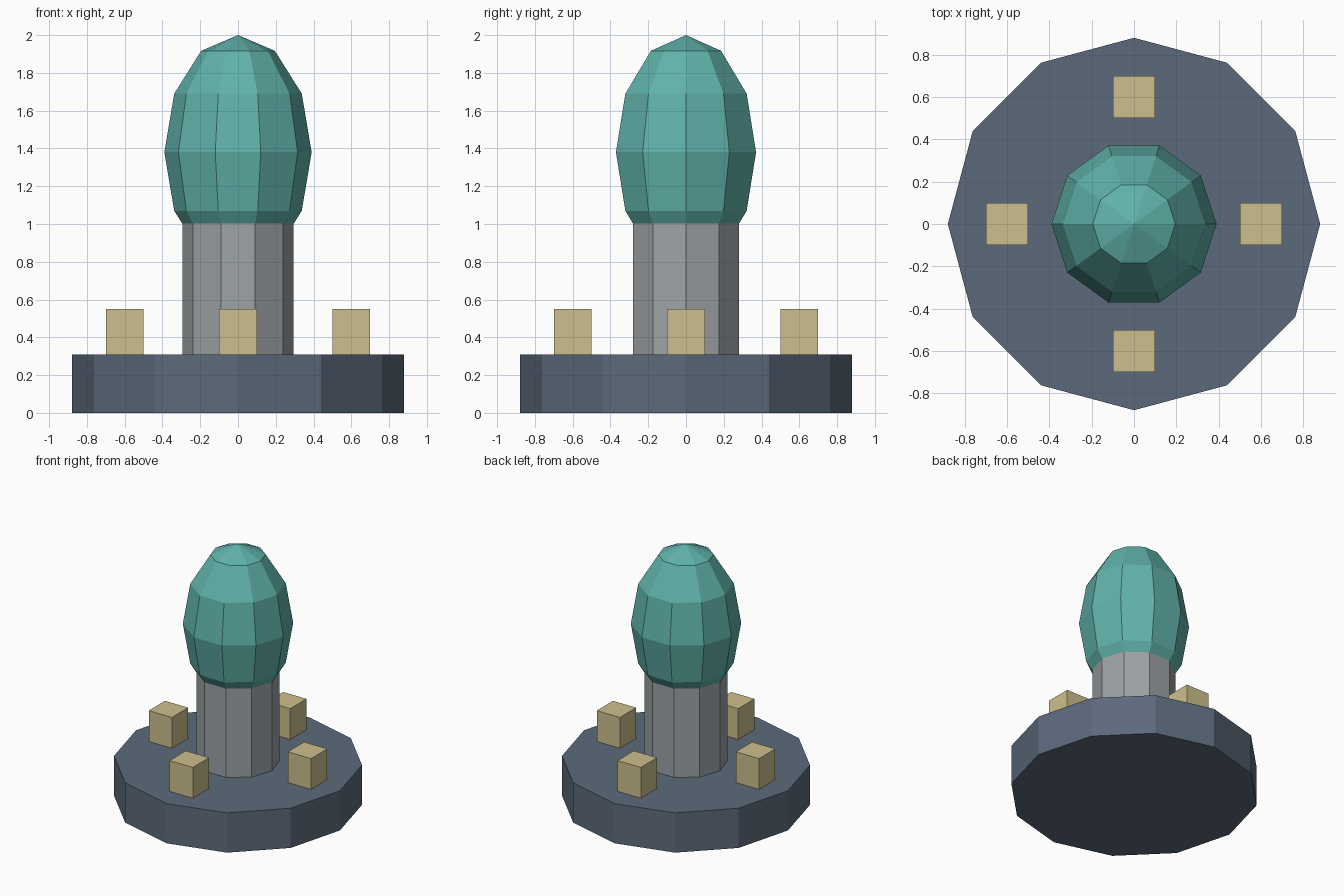
import bpy, bmesh, math

if "Cube" in bpy.data.objects:
    bpy.data.objects.remove(bpy.data.objects["Cube"])


def material(name, rgb):
    mat = bpy.data.materials.new(name)
    lin = [((c / 255 + 0.055) / 1.055) ** 2.4 for c in rgb]
    mat.diffuse_color = (*lin, 1)
    mat.use_nodes = True
    mat.node_tree.nodes["Principled BSDF"].inputs["Base Color"].default_value = mat.diffuse_color
    return mat


slate = material("slate_blue", (92, 106, 124))
grey = material("stone_grey", (157, 163, 166))
teal = material("teal", (96, 178, 170))
sand = material("sand", (205, 191, 141))


def finish(name, bm, mat):
    bmesh.ops.recalc_face_normals(bm, faces=bm.faces)
    mesh = bpy.data.meshes.new(name)
    bm.to_mesh(mesh)
    bm.free()
    mesh.materials.append(mat)
    obj = bpy.data.objects.new(name, mesh)
    bpy.context.collection.objects.link(obj)
    return obj


def lathe(name, profile, sides, mat):
    """Faceted turned solid from (radius, z) rings, first corner on +x."""
    bm = bmesh.new()
    rings = []
    for r, z in profile:
        if r < 1e-5:
            rings.append([bm.verts.new((0, 0, z))] * sides)
        else:
            rings.append([bm.verts.new((r * math.cos(math.tau * i / sides),
                                        r * math.sin(math.tau * i / sides), z))
                          for i in range(sides)])
    for low, high in zip(rings, rings[1:]):
        for i in range(sides):
            j = (i + 1) % sides
            corners = dict.fromkeys((low[i], low[j], high[j], high[i]))
            bm.faces.new(list(corners))
    for ring in (rings[0], rings[-1]):
        if ring[0] is not ring[1]:
            bm.faces.new(ring)
    return finish(name, bm, mat)


# Base disc and column
lathe("base", [(0.88, 0), (0.88, 0.31)], 12, slate)
lathe("column", [(0.295, 0.31), (0.295, 1.04)], 10, grey)

# Stretched sphere head, lower end sunk into the column
head = [(0.39 * math.sin(math.pi * k / 6), 1.38 - 0.62 * math.cos(math.pi * k / 6))
        for k in range(7)]
lathe("head", head, 10, teal)

# Four blocks around the column
for side, x, y in (("right", 0.6, 0), ("back", 0, 0.6), ("left", -0.6, 0), ("front", 0, -0.6)):
    bm = bmesh.new()
    bmesh.ops.create_cube(bm, size=1)
    bmesh.ops.scale(bm, vec=(0.2, 0.2, 0.24), verts=bm.verts)
    bmesh.ops.translate(bm, vec=(x, y, 0.43), verts=bm.verts)
    finish(side + "_block", bm, sand)
